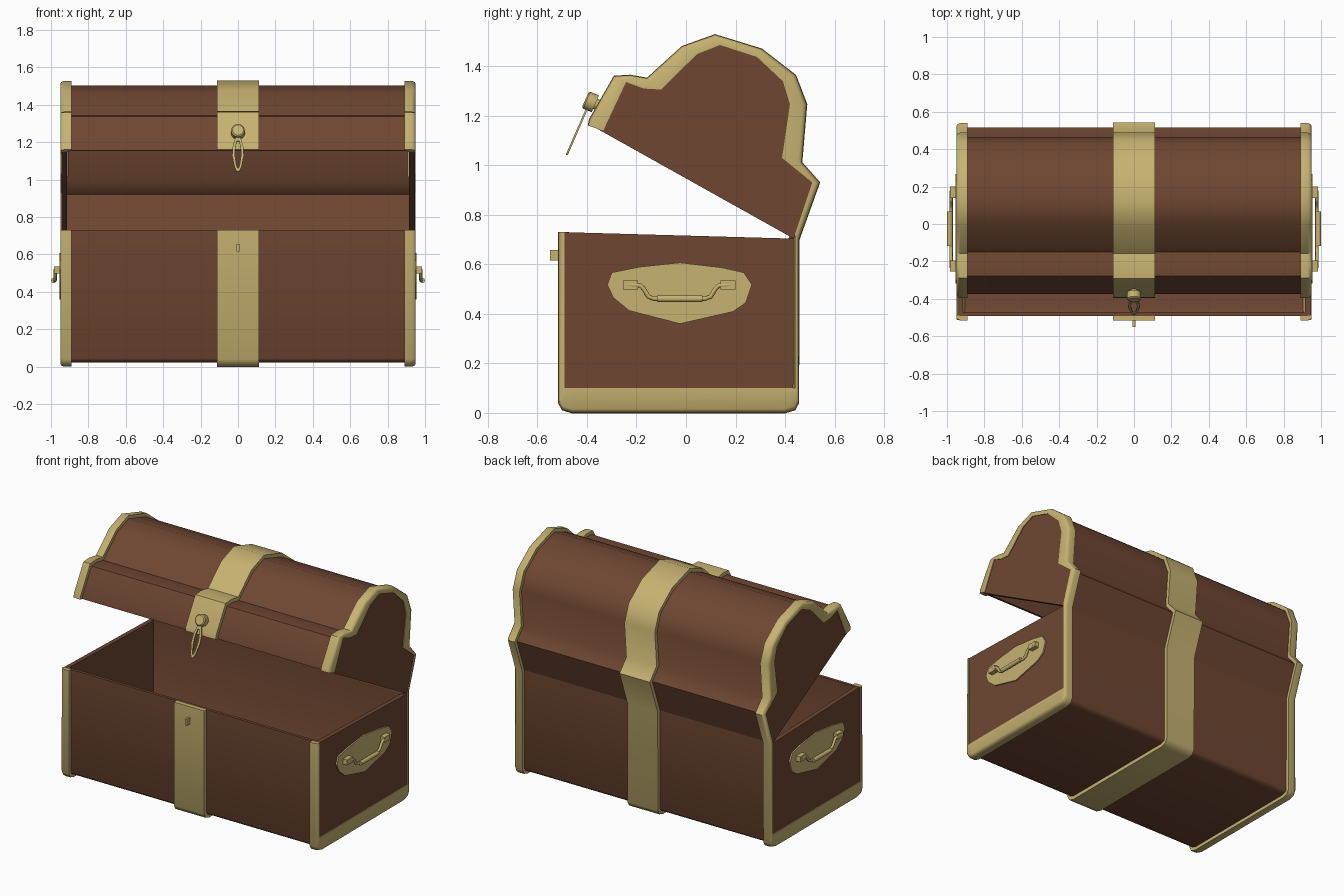
import bpy, bmesh, math
from mathutils import Vector, Matrix

if "Cube" in bpy.data.objects:
    bpy.data.objects.remove(bpy.data.objects["Cube"])

def material(name, col):
    m = bpy.data.materials.new(name)
    m.diffuse_color = (*col, 1)
    m.use_nodes = True
    m.node_tree.nodes["Principled BSDF"].inputs["Base Color"].default_value = m.diffuse_color
    return m

WOOD = material("brown wood", (0.156, 0.062, 0.032))
GOLD = material("dull gold", (0.57, 0.445, 0.165))

def finish(bm, name, mat, angle=50):
    bmesh.ops.remove_doubles(bm, verts=bm.verts, dist=1e-5)
    bmesh.ops.recalc_face_normals(bm, faces=bm.faces)
    me = bpy.data.meshes.new(name)
    bm.to_mesh(me)
    bm.free()
    ob = bpy.data.objects.new(name, me)
    bpy.context.collection.objects.link(ob)
    me.materials.append(mat)
    bpy.ops.object.select_all(action='DESELECT')
    ob.select_set(True)
    bpy.context.view_layer.objects.active = ob
    bpy.ops.object.shade_smooth_by_angle(angle=math.radians(angle))
    return ob

def loft(name, sections, mat, angle=50):
    """Skin a list of closed cross-sections and cap both ends."""
    bm = bmesh.new()
    rows = [[bm.verts.new(p) for p in s] for s in sections]
    n = len(rows[0])
    for a, b in zip(rows, rows[1:]):
        for i in range(n):
            j = (i + 1) % n
            bm.faces.new((a[i], a[j], b[j], b[i]))
    bm.faces.new(rows[0])
    bm.faces.new(rows[-1])
    return finish(bm, name, mat, angle)

def slab(name, outline, x0, x1, mat):
    """Extrude a (y, z) outline along x."""
    return loft(name, [[(x, y, z) for y, z in outline] for x in (x0, x1)], mat, 30)

def box(name, c, size, mat):
    bm = bmesh.new()
    bmesh.ops.create_cube(bm, size=1, matrix=Matrix.Translation(c) @ Matrix.Diagonal((*size, 1)))
    return finish(bm, name, mat, 30)

def tube(name, pts, r, mat, n=8):
    """Bent bar through points, lying roughly in a y-z plane."""
    pts = [Vector(p) for p in pts]
    secs = []
    for i, p in enumerate(pts):
        t = (pts[min(i + 1, len(pts) - 1)] - pts[max(i - 1, 0)]).normalized()
        u = (Vector((1, 0, 0)) - t * t.x).normalized()
        v = t.cross(u)
        secs.append([p + r * (math.cos(2 * math.pi * k / n) * u + math.sin(2 * math.pi * k / n) * v)
                     for k in range(n)])
    return loft(name, secs, mat)

# Outer chest outline (y, z): front rim, floor, back, hinge, open lid
P = [(-.515, .73), (-.515, .04), (-.50, .012), (-.46, 0), (.40, 0), (.44, .012), (.455, .04),
     (.457, .70), (.54, .931), (.468, 1.012), (.488, 1.247), (.443, 1.364), (.306, 1.47),
     (.117, 1.528), (-.016, 1.48), (-.157, 1.352), (-.226, 1.364), (-.29, 1.36),
     (-.39, 1.186), (-.395, 1.16)]
# Inner edge of the gold border on the chest ends
Q = [(-.49, .73), (-.49, .10), (-.485, .10), (-.46, .10), (.40, .10), (.435, .10), (.44, .10),
     (.44, .72), (.51, .931), (.388, 1.03), (.42, 1.247), (.391, 1.34), (.286, 1.438),
     (.137, 1.486), (.044, 1.449), (-.10, 1.306), (-.17, 1.31), (-.242, 1.336),
     (-.325, 1.16), (-.333, 1.14)]
HINGE = 7
P = [Vector(p) for p in P]
Q = [Vector(q) for q in Q]

def offset(pts, d):
    nrm = [Vector((-(b - a).y, (b - a).x)).normalized() for a, b in zip(pts, pts[1:])]
    out = []
    for i, p in enumerate(pts):
        a, b = nrm[max(i - 1, 0)], nrm[min(i, len(nrm) - 1)]
        m = (a + b).normalized()
        out.append(p + m * d / max(m.dot(a), .5))
    return out

W = offset(P, .022)      # wood surface
WI = offset(P, .042)     # inside surface

# Wooden body and lid shells
for name, sl in (("body_shell", slice(0, HINGE + 1)), ("lid_shell", slice(HINGE, None))):
    loft(name, [[(-.93, *a), (.93, *a), (.93, *b), (-.93, *b)] for a, b in zip(W[sl], WI[sl])], WOOD)

# Gold centre band around the whole chest
B = offset(P, -.002)
loft("centre_band", [[(-.112, *a), (.112, *a), (.112, *b), (-.112, *b)] for a, b in zip(B, W)], GOLD)

# Handle plate outline
plate = [(-.30, .567), (-.185, .59), (-.024, .607), (.145, .587), (.234, .567), (.266, .518),
         (.242, .445), (.19, .409), (-.024, .36), (-.23, .413), (-.294, .466), (-.318, .518)]

for s, side in ((1, "right"), (-1, "left")):
    # End walls of body and lid
    slab(side + "_body_end", W[:HINGE + 1], s * .915, s * .945, WOOD)
    slab(side + "_lid_end", W[HINGE:], s * .915, s * .945, WOOD)
    # Gold end trim with rounded outer edge
    secs = []
    for p, q, w in zip(P, Q, W):
        d = (q - p).normalized()
        secs.append([(s * .89, *w), (s * .89, *p), (s * .93, *p), (s * .944, *(p + d * .006)),
                     (s * .95, *(p + d * .016)), (s * .95, *q), (s * .94, *q)])
    loft(side + "_end_trim", secs, GOLD)
    # Handle plate, mounts, bail and grip
    slab(side + "_handle_plate", plate, s * .944, s * .954, GOLD)
    for y in (-.224, .17):
        box(side + "_handle_mount", (s * .968, y, .517), (.034, .06, .036), GOLD)
    tube(side + "_handle_bail", [(s * .978, y, z) for y, z in
         ((-.235, .517), (-.185, .515), (-.172, .503), (-.152, .47), (-.13, .461),
          (.078, .461), (.10, .47), (.12, .503), (.133, .515), (.18, .517))], .009, GOLD)
    tube(side + "_handle_grip", [(s * .986, -.118, .461), (s * .986, .066, .461)], .014, GOLD)

# Lock knob, square to the tilted lid front
out = Vector((0, -.92, .39)).normalized()
down = Vector((0, -.40, -.92)).normalized()
base = Vector((0, -.335, 1.235))
X = Vector((1, 0, 0))
def disc(dist, r, n=16):
    return [base + out * dist + r * (math.cos(2 * math.pi * k / n) * X + math.sin(2 * math.pi * k / n) * down)
            for k in range(n)]
loft("lock_knob", [disc(0, .022), disc(.034, .022), disc(.034, .037), disc(.072, .037), disc(.078, .03)], GOLD, 30)

# Hanging hasp: flat pointed loop
top = Vector((0, -.402, 1.225))
ring = [(-.014, 0), (.014, 0), (.03, .06), (.031, .11), (.018, .175), (.007, .2), (-.007, .2),
        (-.018, .175), (-.031, .11), (-.03, .06)]
secs = []
for x, t in ring + ring[:1]:
    ix, it = x * .5, .1 + (t - .1) * .78
    secs.append([top + X * a + down * b + out * o
                 for a, b, o in ((x, t, .004), (ix, it, .004), (ix, it, -.004), (x, t, -.004))])
loft("hasp_loop", secs, GOLD, 30)

# Staple on the body front
box("lock_staple", (0, -.53, .636), (.014, .04, .042), GOLD)
